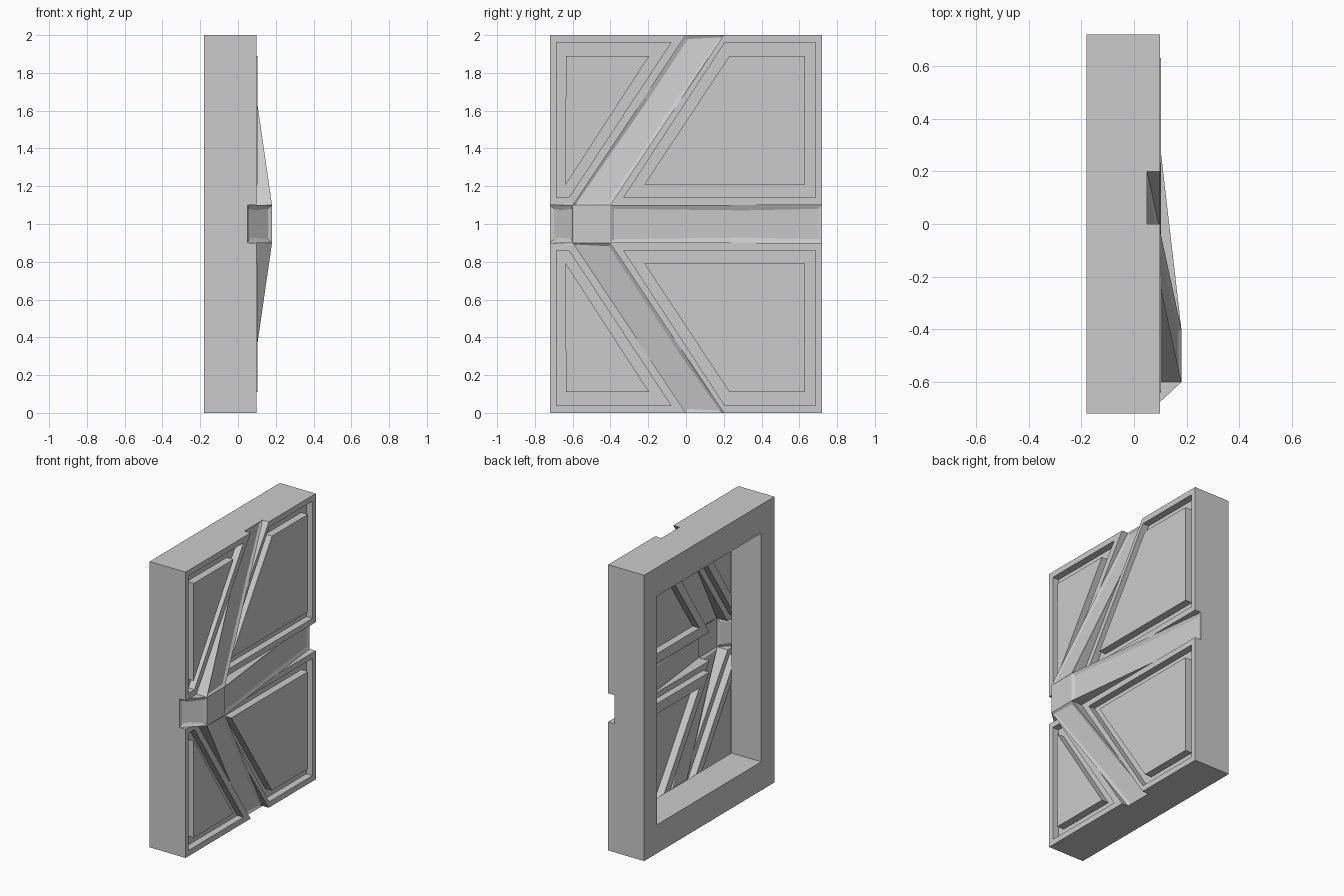
import bpy, bmesh

if "Cube" in bpy.data.objects:
    bpy.data.objects.remove(bpy.data.objects["Cube"])

BACK, LOW, RIM, PANEL, PEAK = -0.18, 0.05, 0.098, 0.102, 0.18
W, H = 0.72, 2.0


def orient(bm, sign=1):
    """Make normals consistent and face the sheet toward +x (or -x)."""
    bmesh.ops.remove_doubles(bm, verts=bm.verts, dist=1e-5)
    bmesh.ops.recalc_face_normals(bm, faces=bm.faces)
    bm.normal_update()
    if sign * sum(f.normal.x * f.calc_area() for f in bm.faces) < 0:
        bmesh.ops.reverse_faces(bm, faces=bm.faces)
        bm.normal_update()


def finish(bm, name):
    me = bpy.data.meshes.new(name)
    bm.to_mesh(me)
    bm.free()
    ob = bpy.data.objects.new(name, me)
    bpy.context.collection.objects.link(ob)
    return ob


def loop(bm, pts, x):
    return [bm.verts.new((x, y, z)) for y, z in pts]


def bridge(bm, a, b):
    n = len(a)
    for i in range(n):
        j = (i + 1) % n
        bm.faces.new((a[i], a[j], b[j], b[i]))


def rect(w, z0, z1):
    return [(-w, z0), (w, z0), (w, z1), (-w, z1)]


# Deep surround, open through the back
bm = bmesh.new()
loops = [loop(bm, rect(W, 0, H), LOW), loop(bm, rect(W, 0, H), BACK),
         loop(bm, rect(0.575, 0.2, 1.8), BACK), loop(bm, rect(0.575, 0.2, 1.8), LOW)]
for a, b in zip(loops, loops[1:]):
    bridge(bm, a, b)
orient(bm, -1)
finish(bm, "surround_frame")


# Panel bay: rim, groove and raised panel
def bay(name, outer, groove, inner, mirror):
    if mirror:
        outer, groove, inner = [[(y, H - z) for y, z in p] for p in (outer, groove, inner)]
    bm = bmesh.new()
    rings = [loop(bm, outer, RIM), loop(bm, groove, RIM), loop(bm, groove, LOW),
             loop(bm, inner, LOW), loop(bm, inner, PANEL)]
    for a, b in zip(rings, rings[1:]):
        bridge(bm, a, b)
    bm.faces.new(rings[-1])
    # outer edge thickness along the border of the wall
    low = loop(bm, outer, LOW)
    n = len(outer)
    for i in range(n):
        j = (i + 1) % n
        (y0, z0), (y1, z1) = outer[i], outer[j]
        side = y0 == y1 and abs(y0) == W
        cap = z0 == z1 and z0 in (0, H)
        if side or cap:
            bm.faces.new((rings[0][i], rings[0][j], low[j], low[i]))
    bmesh.ops.delete(bm, geom=[v for v in bm.verts if not v.link_faces], context='VERTS')
    orient(bm)
    finish(bm, name)


for mirror, tag in ((False, "upper"), (True, "lower")):
    bay(tag + "_narrow_bay",
        [(-W, 1.1), (-0.6, 1.1), (0, H), (-W, H)],
        [(-0.685, 1.14), (-0.62, 1.14), (-0.08, 1.96), (-0.685, 1.96)],
        [(-0.64, 1.21), (-0.635, 1.21), (-0.195, 1.89), (-0.635, 1.89)], mirror)
    bay(tag + "_wide_bay",
        [(-0.4, 1.1), (W, 1.1), (W, H), (0.2, H)],
        [(-0.33, 1.14), (0.685, 1.14), (0.685, 1.96), (0.205, 1.96)],
        [(-0.22, 1.21), (0.63, 1.21), (0.63, 1.89), (0.23, 1.89)], mirror)


# Sloping beam from the hub down to the border, with an inset face
def beam(name, hub, end, inset):
    bm = bmesh.new()
    t = (PEAK - RIM) / (PEAK - LOW)
    edges = []
    for (hy, hz), (ey, ez) in zip(hub, end):
        cy, cz = hy + (ey - hy) * t, hz + (ez - hz) * t
        h, c, e = [bm.verts.new(p) for p in
                   ((PEAK, hy, hz), (RIM, cy, cz), (LOW, ey, ez))]
        hr, er = bm.verts.new((RIM, hy, hz)), bm.verts.new((RIM, ey, ez))
        bm.faces.new((h, c, hr))
        bm.faces.new((c, e, er))
        edges.append((h, c, e))
    top = bm.faces.new(edges[0] + edges[1][::-1])
    orient(bm)
    if top.normal.x < 0:
        bmesh.ops.reverse_faces(bm, faces=bm.faces)
        bm.normal_update()
    bmesh.ops.inset_individual(bm, faces=[top], thickness=inset, depth=-0.01)
    finish(bm, name)


beam("upper_diagonal_beam", [(-0.6, 1.1), (-0.4, 1.1)], [(0, H), (0.2, H)], 0.022)
beam("lower_diagonal_beam", [(-0.6, 0.9), (-0.4, 0.9)], [(0, 0), (0.2, 0)], 0.022)
beam("long_horizontal_beam", [(-0.4, 0.9), (-0.4, 1.1)], [(W, 0.9), (W, 1.1)], 0.028)
beam("short_horizontal_beam", [(-0.6, 0.9), (-0.6, 1.1)], [(-W, 0.9), (-W, 1.1)], 0.028)

# Flat hub where the beams meet
bm = bmesh.new()
bm.faces.new(loop(bm, [(-0.6, 0.9), (-0.4, 0.9), (-0.4, 1.1), (-0.6, 1.1)], PEAK))
orient(bm)
finish(bm, "beam_hub")

# Centre the model on x = 0 is already given by BACK and PEAK
